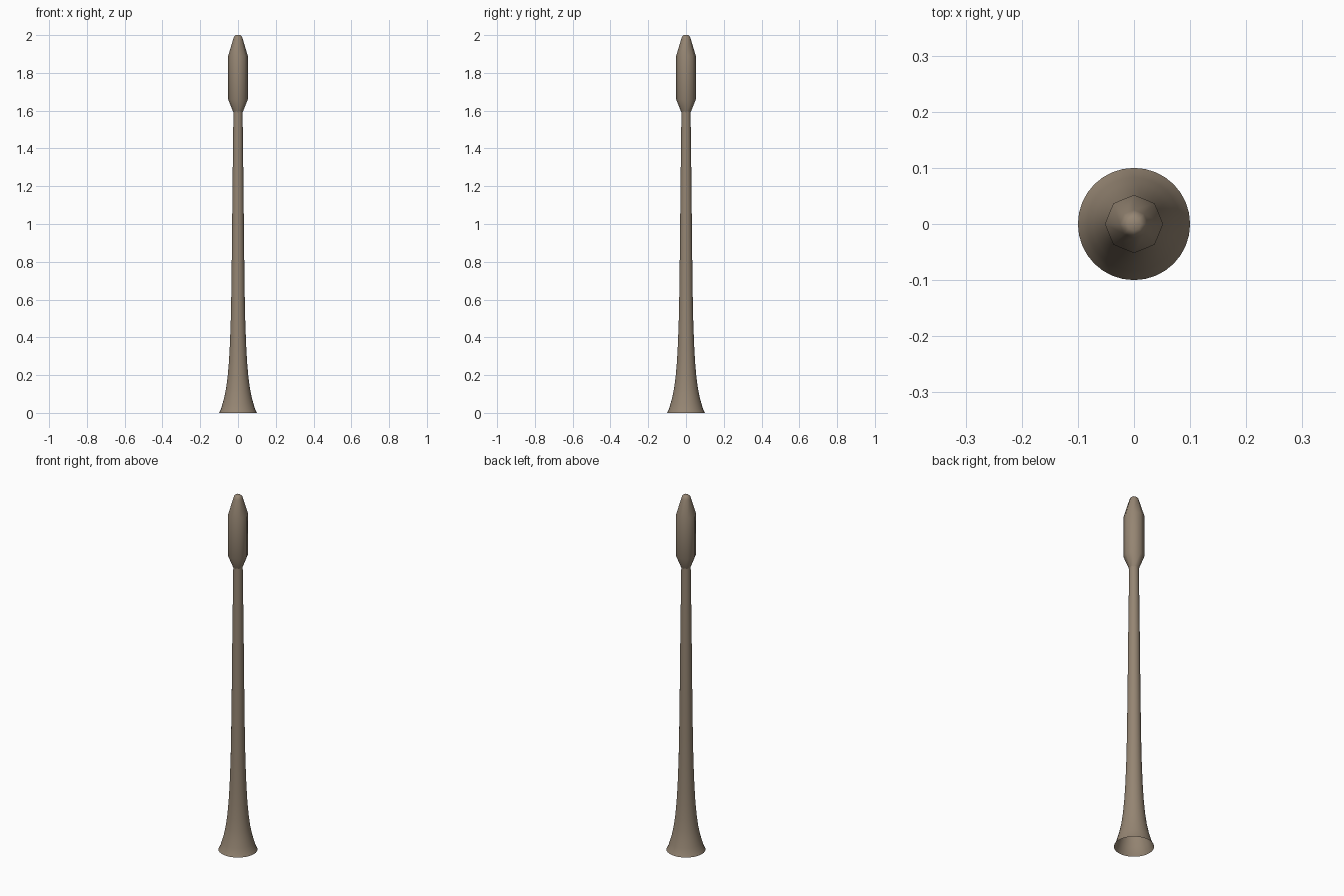
import bpy, bmesh, math

if "Cube" in bpy.data.objects:
    bpy.data.objects.remove(bpy.data.objects["Cube"])

# single flat colour
mat = bpy.data.materials.new("dull tan")
mat.diffuse_color = (0.30, 0.235, 0.17, 1)
mat.use_nodes = True
mat.node_tree.nodes["Principled BSDF"].inputs["Base Color"].default_value = mat.diffuse_color


def lathe(name, profile, sides, close_top=False, angle=60):
    """Revolve (radius, z) points about z."""
    bm = bmesh.new()
    rings = [[bm.verts.new((r * math.cos(2 * math.pi * i / sides),
                            r * math.sin(2 * math.pi * i / sides), z))
              for i in range(sides)] for r, z in profile]
    for a, b in zip(rings, rings[1:]):
        for i in range(sides):
            j = (i + 1) % sides
            bm.faces.new((a[i], a[j], b[j], b[i]))
    if close_top:
        bm.faces.new(rings[-1])
    me = bpy.data.meshes.new(name)
    bm.to_mesh(me)
    bm.free()
    me.materials.append(mat)
    ob = bpy.data.objects.new(name, me)
    bpy.context.collection.objects.link(ob)
    bpy.ops.object.select_all(action='DESELECT')
    ob.select_set(True)
    bpy.context.view_layer.objects.active = ob
    bpy.ops.object.shade_smooth_by_angle(angle=math.radians(angle))
    return ob


# hollow flared tube, open at the bottom
lathe("flared_tube", [(0.1, 0), (0.09, 0.02), (0.083, 0.045), (0.073, 0.08),
                      (0.063, 0.13), (0.055, 0.19), (0.048, 0.27),
                      (0.043, 0.36), (0.038, 0.5), (0.035, 0.65),
                      (0.032, 0.9), (0.029, 1.2), (0.026, 1.45),
                      (0.024, 1.60)], 32)

# eight-sided head with tapered ends and a small rounded tip
lathe("octagonal_head", [(0.024, 1.59), (0.052, 1.66), (0.052, 1.89),
                         (0.025, 1.98), (0.021, 1.993), (0.012, 2.0)],
      8, close_top=True)
